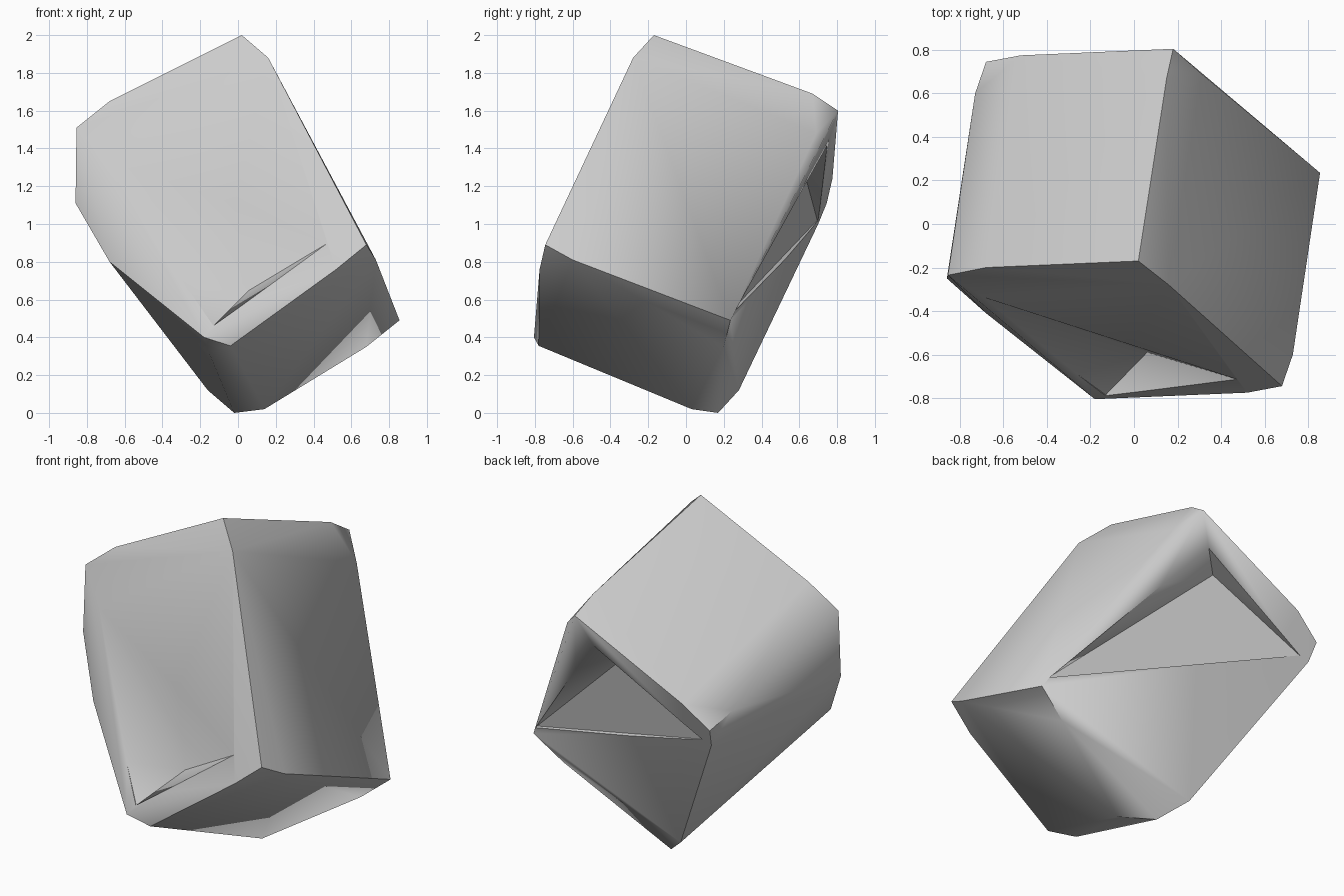
import bpy, bmesh, math
from mathutils import Vector

if "Cube" in bpy.data.objects:
    bpy.data.objects.remove(bpy.data.objects["Cube"])

C = Vector((0, 0, 1))


def mirror(p):
    """Point reflection through the centre of the block."""
    return 2 * C - Vector(p)


def hull(name, pts):
    bm = bmesh.new()
    for p in pts:
        bm.verts.new(p)
    res = bmesh.ops.convex_hull(bm, input=bm.verts[:])
    junk = [g for g in set(res["geom_interior"] + res["geom_unused"])
            if isinstance(g, bmesh.types.BMVert) and g.is_valid]
    bmesh.ops.delete(bm, geom=junk, context='VERTS')
    bmesh.ops.recalc_face_normals(bm, faces=bm.faces[:])
    me = bpy.data.meshes.new(name)
    bm.to_mesh(me)
    bm.free()
    ob = bpy.data.objects.new(name, me)
    bpy.context.collection.objects.link(ob)
    return ob


def dent_cutter(name, rim, deep, out):
    """Wedge from three rim points on the surface down to one deep point."""
    rim = [Vector(p) for p in rim]
    ob = hull(name, rim + [p + out for p in rim] + [Vector(deep)])
    ob.hide_render = True
    return ob


# tilted block: four corners of one half, softened edge points, and their reflections
half = [(0.02, -0.17, 2.0), (0.18, 0.805, 1.60), (-0.855, -0.235, 1.51), (0.68, -0.745, 0.89),
        (0.16, -0.28, 1.88), (-0.68, -0.20, 1.65), (0.15, 0.67, 1.69), (0.73, -0.60, 0.81),
        (0.52, -0.775, 0.76), (0.31, 0.69, 1.48)]
pts = [Vector(p) for p in half] + [mirror(p) for p in half]
# uneven bulges on the underside
pts += [Vector(p) for p in [(-0.86, -0.25, 1.11), (-0.68, -0.41, 0.80), (0.14, 0.03, 0.02),
                            (-0.66, 0.70, 1.0), (-0.04, -0.78, 0.355)]]
block = hull("stone_block", pts)

# triangular dents on the front and back faces, each undercut along one rim
out = Vector((-0.15, -0.915, 0.377)) * 0.3
cutters = [
    dent_cutter("front_dent_cutter",
                [(0.51, -0.725, 0.92), (-0.13, -0.785, 0.46), (-0.80, -0.30, 1.43)],
                (0.06, -0.59, 0.65), out),
    dent_cutter("back_dent_cutter",
                [(-0.60, 0.695, 1.02), (0.10, 0.755, 1.42), (0.82, 0.25, 0.55)],
                (-0.06, 0.60, 1.37), -out)]

bpy.context.view_layer.objects.active = block
block.select_set(True)
for c in cutters:
    m = block.modifiers.new("dent", 'BOOLEAN')
    m.operation = 'DIFFERENCE'
    m.solver = 'EXACT'
    m.object = c
    bpy.ops.object.modifier_apply(modifier=m.name)
for c in cutters:
    bpy.data.objects.remove(c)

bpy.ops.object.shade_smooth_by_angle(angle=math.radians(50))
